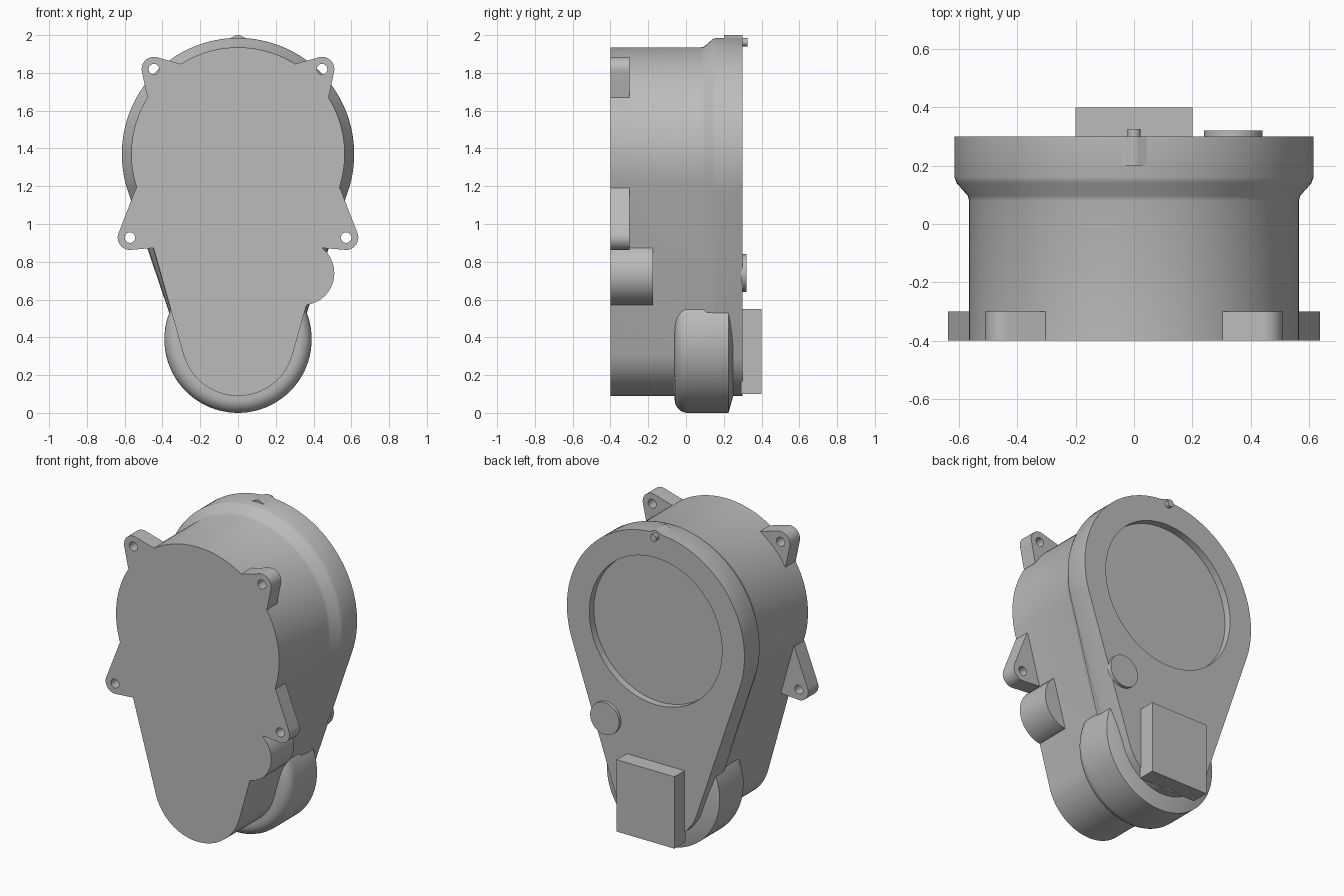
import bpy
import bmesh
from math import asin, cos, sin, pi, radians

cube = bpy.data.objects.get("Cube")
if cube:
    bpy.data.objects.remove(cube, do_unlink=True)

grey = bpy.data.materials.new("plain grey")
grey.use_nodes = True
GREY = (0.5, 0.5, 0.5, 1)
grey.diffuse_color = GREY
grey.node_tree.nodes["Principled BSDF"].inputs["Base Color"].default_value = GREY


def arc(cx, cz, r, start, end, n):
    """Points on an arc in the x-z plane, both ends included."""
    return [(cx + r * cos(start + (end - start) * i / n),
             cz + r * sin(start + (end - start) * i / n)) for i in range(n + 1)]


def circle(cx, cz, r, n=48):
    return arc(cx, cz, r, 0, 2 * pi, n)[:-1]


def teardrop(r, top=1.37, low=0.39, r_low=0.3):
    """Large upper circle joined to a small lower one by tangent lines."""
    t = asin((r - r_low) / (top - low))
    return arc(0, top, r, -t, pi + t, 80) + arc(0, low, r_low, pi + t, 2 * pi - t, 40)


def loft(name, sections):
    """Skin matching outlines given as (outline, y) and cap both ends."""
    bm = bmesh.new()
    rings = [[bm.verts.new((x, y, z)) for x, z in pts] for pts, y in sections]
    n = len(rings[0])
    for a, b in zip(rings, rings[1:]):
        for i in range(n):
            j = (i + 1) % n
            bm.faces.new((a[i], a[j], b[j], b[i]))
    bm.faces.new(rings[0])
    bm.faces.new(rings[-1])
    bmesh.ops.recalc_face_normals(bm, faces=bm.faces)
    mesh = bpy.data.meshes.new(name)
    bm.to_mesh(mesh)
    bm.free()
    mesh.materials.append(grey)
    obj = bpy.data.objects.new(name, mesh)
    bpy.context.collection.objects.link(obj)
    return obj


def prism(name, pts, y0, y1):
    return loft(name, [(pts, y0), (pts, y1)])


def drill(obj, cx, cz, r, y0, y1, n=48):
    """Cut a round hole along y."""
    cutter = prism("hole_cutter", circle(cx, cz, r, n), y0, y1)
    cutter.hide_render = True
    mod = obj.modifiers.new("hole", 'BOOLEAN')
    mod.operation = 'DIFFERENCE'
    mod.solver = 'EXACT'
    mod.object = cutter
    bpy.context.view_layer.objects.active = obj
    bpy.ops.object.modifier_apply(modifier=mod.name)
    bpy.data.objects.remove(cutter, do_unlink=True)


# Housing with a flared rear rim and a shallow round recess
profile = [(0.565, -0.4), (0.565, 0.08), (0.57, 0.097), (0.608, 0.14),
           (0.615, 0.16), (0.615, 0.3)]
housing = loft("housing", [(teardrop(r), y) for r, y in profile])
drill(housing, 0, 1.37, 0.46, 0.255, 0.5, 96)
parts = [housing]

# Round lower drum with a rounded front edge and a slightly coned back
drum = [(0.39 - 0.07 * (1 - sin(a)), -0.06 + 0.07 * (1 - cos(a)))
        for a in [i * pi / 16 for i in range(9)]]
drum += [(0.39, 0.225), (0.3, 0.25)]
parts.append(loft("lower_drum", [(circle(0, 0.39, r, 80), y) for r, y in drum]))

# Mounting ears, mirrored left and right
for side, s in (("left", 1), ("right", -1)):
    upper = ([(0.25, 1.7), (0.48, 1.67)] + arc(0.445, 1.82, 0.065, radians(-12), radians(105), 16)
             + [(0.3, 1.846)])
    lower = ([(0.4, 1.1), (0.4, 0.868), (0.45, 0.873)]
             + arc(0.572, 0.928, 0.065, radians(-97), radians(22), 16) + [(0.54, 1.19)])
    for level, pts, hx, hz in (("upper", upper, 0.445, 1.82), ("lower", lower, 0.572, 0.928)):
        ear = prism(f"{level}_ear_{side}", [(s * x, z) for x, z in pts], -0.4, -0.3)
        drill(ear, s * hx, hz, 0.028, -0.6, 0, 24)
        parts.append(ear)

# Side boss at the front and the button behind it
parts.append(prism("side_boss", circle(0.34, 0.74, 0.17), -0.4, -0.175))
parts.append(prism("rear_button", circle(0.34, 0.74, 0.1), 0.29, 0.32))

# Rear connector block
parts.append(prism("connector_block", [(-0.2, 0.1), (0.2, 0.1), (0.2, 0.55), (-0.2, 0.55)], 0.29, 0.4))

# Small crest on the rim and its pin
crest = [(-0.048, 1.95), (0.048, 1.95), (0.048, 1.982), (0.028, 1.99)]
crest += arc(0, 1.965, 0.035, radians(60), radians(120), 8) + [(-0.028, 1.99), (-0.048, 1.982)]
parts.append(prism("rim_crest", crest, 0.2, 0.3))
parts.append(prism("rim_pin", circle(0, 1.963, 0.022, 20), 0.29, 0.325))

# Smooth curved walls, keep edges crisp
bpy.ops.object.select_all(action='DESELECT')
for obj in parts:
    obj.select_set(True)
bpy.context.view_layer.objects.active = housing
bpy.ops.object.shade_smooth_by_angle(angle=radians(32))
